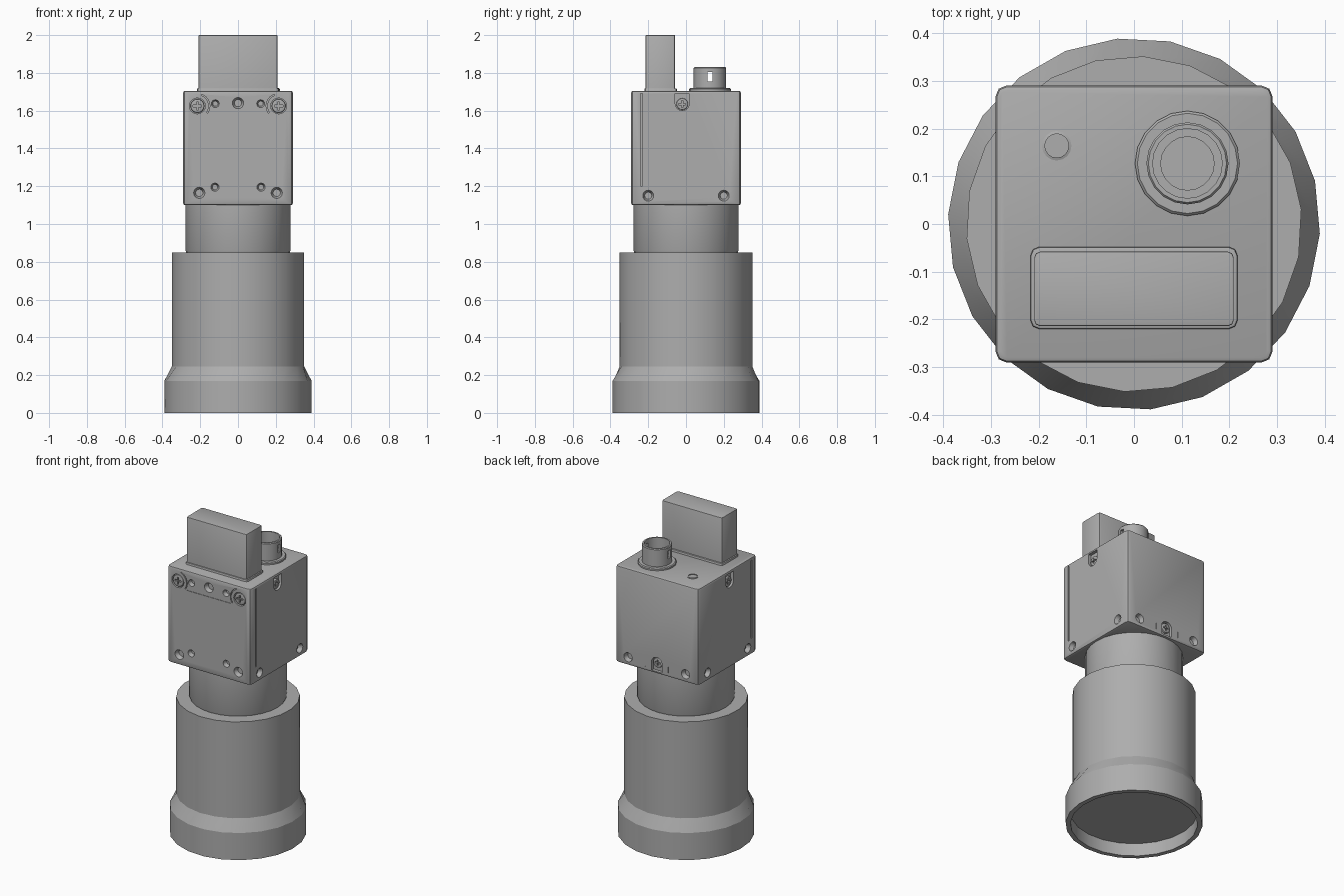
import bpy, bmesh
from math import sin, cos, pi, radians
from mathutils import Matrix, Vector

cube = bpy.data.objects.get("Cube")
if cube:
    bpy.data.objects.remove(cube)

grey = bpy.data.materials.new("mid_grey")
grey.use_nodes = True
GREY = (0.42, 0.42, 0.42, 1)
grey.diffuse_color = GREY
grey.node_tree.nodes["Principled BSDF"].inputs["Base Color"].default_value = GREY

HALF = 0.29                       # half width of the camera housing
FACES = {"front": 0, "right": 90, "back": 180, "left": -90}


def finish(name, bm, angle=25):
    bmesh.ops.recalc_face_normals(bm, faces=bm.faces)
    mesh = bpy.data.meshes.new(name)
    bm.to_mesh(mesh)
    bm.free()
    obj = bpy.data.objects.new(name, mesh)
    bpy.context.collection.objects.link(obj)
    mesh.materials.append(grey)
    smooth(obj, angle)
    return obj


def smooth(obj, angle=25):
    bpy.ops.object.select_all(action="DESELECT")
    obj.select_set(True)
    bpy.context.view_layer.objects.active = obj
    bpy.ops.object.shade_smooth_by_angle(angle=radians(angle))


def apply_all(obj):
    bpy.context.view_layer.objects.active = obj
    for mod in list(obj.modifiers):
        bpy.ops.object.modifier_apply(modifier=mod.name)


def cut(obj, bm):
    cutter = finish("cutter", bm)
    cutter.hide_render = True
    mod = obj.modifiers.new("cut", "BOOLEAN")
    mod.operation, mod.solver, mod.object = "DIFFERENCE", "EXACT", cutter
    apply_all(obj)
    bpy.data.objects.remove(cutter)
    smooth(obj)


def lathe(name, profile, sides, centre=(0, 0)):
    """Profile entries are radius, height, optional twist in degrees."""
    bm = bmesh.new()
    rings = []
    for r, z, *twist in profile:
        t = radians(twist[0]) if twist else 0
        rings.append([bm.verts.new((centre[0] + r * cos(t + 2 * pi * i / sides),
                                    centre[1] + r * sin(t + 2 * pi * i / sides), z))
                      for i in range(sides)])
    for a, b in zip(rings, rings[1:]):
        for i in range(sides):
            j = (i + 1) % sides
            bm.faces.new((a[i], a[j], b[j], b[i]))
    bm.faces.new(rings[0])
    bm.faces.new(rings[-1])
    return finish(name, bm)


def box(bm, x, y, z):
    mat = Matrix.LocRotScale(Vector(((x[0] + x[1]) / 2, (y[0] + y[1]) / 2, (z[0] + z[1]) / 2)),
                             None, Vector((x[1] - x[0], y[1] - y[0], z[1] - z[0])))
    return bmesh.ops.create_cube(bm, size=1, matrix=mat)["verts"]


def rounded_block(name, x, y, z, corner, rim, bottom=False):
    bm = bmesh.new()
    box(bm, x, y, z)
    upright = [e for e in bm.edges if abs(e.verts[0].co.z - e.verts[1].co.z) > 0.001]
    bmesh.ops.bevel(bm, geom=upright, offset=corner, segments=2, profile=0.5, affect="EDGES")
    flat = [e for e in bm.edges if all(abs(v.co.z - z[1]) < 1e-5 for v in e.verts)
            or bottom and all(abs(v.co.z - z[0]) < 1e-5 for v in e.verts)]
    bmesh.ops.bevel(bm, geom=flat, offset=rim, segments=2, profile=0.5, affect="EDGES")
    return finish(name, bm)


def on_face(face):
    return Matrix.Rotation(radians(FACES[face]), 4, "Z")


def prism(bm, face, outline, depth, taper=1):
    """Sink an x/z outline into one housing face."""
    mat = on_face(face)
    mid = sum((Vector(p) for p in outline), Vector((0, 0))) / len(outline)
    rings = []
    for y, s in ((-HALF - 0.01, 1), (-HALF, 1), (-HALF + depth, taper)):
        pts = [mid + (Vector(p) - mid) * s for p in outline]
        rings.append([bm.verts.new(mat @ Vector((p.x, y, p.y))) for p in pts])
    n = len(outline)
    for a, b in zip(rings, rings[1:]):
        for i in range(n):
            bm.faces.new((a[i], a[(i + 1) % n], b[(i + 1) % n], b[i]))
    bm.faces.new(rings[0])
    bm.faces.new(rings[-1])


def arc(x, z, r, start=0, end=360, n=16):
    full = end - start == 360
    steps = n if full else n - 1
    return [(x + r * cos(radians(start + (end - start) * i / steps)),
             z + r * sin(radians(start + (end - start) * i / steps))) for i in range(n)]


def rect(x0, x1, z0, z1):
    return [(x0, z0), (x1, z0), (x1, z1), (x0, z1)]


def screw(name, face, x, z, r, sunk):
    bm = bmesh.new()
    lay = Matrix.Translation((x, -HALF + sunk + 0.02, z)) @ Matrix.Rotation(pi / 2, 4, "X")
    bmesh.ops.create_cone(bm, cap_ends=True, segments=16, radius1=r, radius2=r,
                          depth=0.04, matrix=lay)
    rim = [e for e in bm.edges if all(v.co.y < -HALF + sunk + 0.001 for v in e.verts)]
    bmesh.ops.bevel(bm, geom=rim, offset=r * 0.15, segments=2, profile=0.5, affect="EDGES")
    bm.transform(on_face(face))
    obj = finish(name, bm)
    # cross drive, as two passes
    for w, h in ((0.6, 0.13), (0.13, 0.6)):
        slot = bmesh.new()
        box(slot, (x - r * w, x + r * w), (-HALF - 0.02, -HALF + sunk + 0.012),
            (z - r * h, z + r * h))
        slot.transform(on_face(face))
        cut(obj, slot)


# Lens barrel with flared hood and recessed front glass
lathe("lens_barrel", [(0.362, 0.08, -3), (0.362, 0, -3), (0.39, 0, -3), (0.39, 0.17, -3),
                      (0.352, 0.245, 5), (0.352, 0.85, 5)], 22)
lathe("lens_mount", [(0.27, 0.84), (0.278, 0.86), (0.278, 1.11)], 28)

# Camera housing
body = rounded_block("camera_housing", (-HALF, HALF), (-HALF, HALF), (1.1, 1.705),
                     0.022, 0.01, True)
holes = bmesh.new()
for s in (-1, 1):
    for x, z, r in ((0.205, 1.165, 0.03), (0.122, 1.195, 0.022), (0.12, 1.637, 0.021)):
        prism(holes, "front", arc(s * x, z, r), 0.025, 0.65)
    prism(holes, "front", arc(s * 0.215, 1.625, 0.042), 0.02)
    # curved seam beside each front screw
    band = arc(0.215, 1.625, 0.066, 110, 215, 9) + arc(0.215, 1.625, 0.060, 215, 110, 9)
    prism(holes, "front", [(s * x, z) for x, z in band], 0.008)
    for face in ("right", "back", "left"):
        prism(holes, face, arc(s * 0.2, 1.15, 0.029), 0.025, 0.65)
prism(holes, "front", arc(0, 1.64, 0.03), 0.025, 0.65)
prism(holes, "front", rect(-0.15, 0.15, 1.582, 1.586), 0.003)
for face, s in (("right", -1), ("left", 1)):
    prism(holes, face, rect(s * 0.235 - 0.005, s * 0.235 + 0.005, 1.2, 1.69), 0.012)
    prism(holes, face, arc(s * 0.02, 1.637, 0.037, 180, 360, 10)
          + [(s * 0.02 + 0.037, 1.69), (s * 0.02 - 0.037, 1.69)], 0.02)
    screw(face + "_screw", face, s * 0.02, 1.635, 0.031, 0.008)
prism(holes, "back", arc(0, 1.165, 0.037, 0, 180, 10)
      + [(-0.037, 1.113), (0.037, 1.113)], 0.02)
for x in (-0.08, 0.08):
    prism(holes, "back", rect(x - 0.003, x + 0.003, 1.125, 1.165), 0.004)
cut(body, holes)

# Fixing screws
screw("back_screw", "back", 0, 1.165, 0.031, 0.008)
for side, x in (("left", 0.215), ("right", -0.215)):
    screw("front_screw_" + side, "front", x, 1.625, 0.037, 0.002)

# Rectangular cable plug on top
rounded_block("plug_base", (-0.217, 0.217), (-0.22, -0.048), (1.69, 1.718), 0.018, 0.005)
rounded_block("plug_block", (-0.209, 0.209), (-0.214, -0.058), (1.7, 2.0), 0.012, 0.003)

# Round socket with a stepped bore and side slots
C = (0.112, 0.127)
lathe("socket_flange", [(0.11, 1.69), (0.11, 1.714), (0.105, 1.719)], 20, C)
socket = lathe("socket_barrel", [(0.086, 1.71), (0.086, 1.825), (0.082, 1.83), (0.073, 1.83),
                                 (0.073, 1.745), (0.056, 1.745), (0.056, 1.725)], 20, C)
slots = bmesh.new()
for s in (-1, 1):
    x = C[0] + s * 0.083
    box(slots, (x - 0.015, x + 0.015), (C[1] - 0.012, C[1] + 0.012), (1.755, 1.805))
cut(socket, slots)

# Status lamp
L = (-0.162, 0.164)
lathe("lamp_ring", [(0.031, 1.69), (0.031, 1.708), (0.025, 1.71), (0.025, 1.706)], 16, L)
